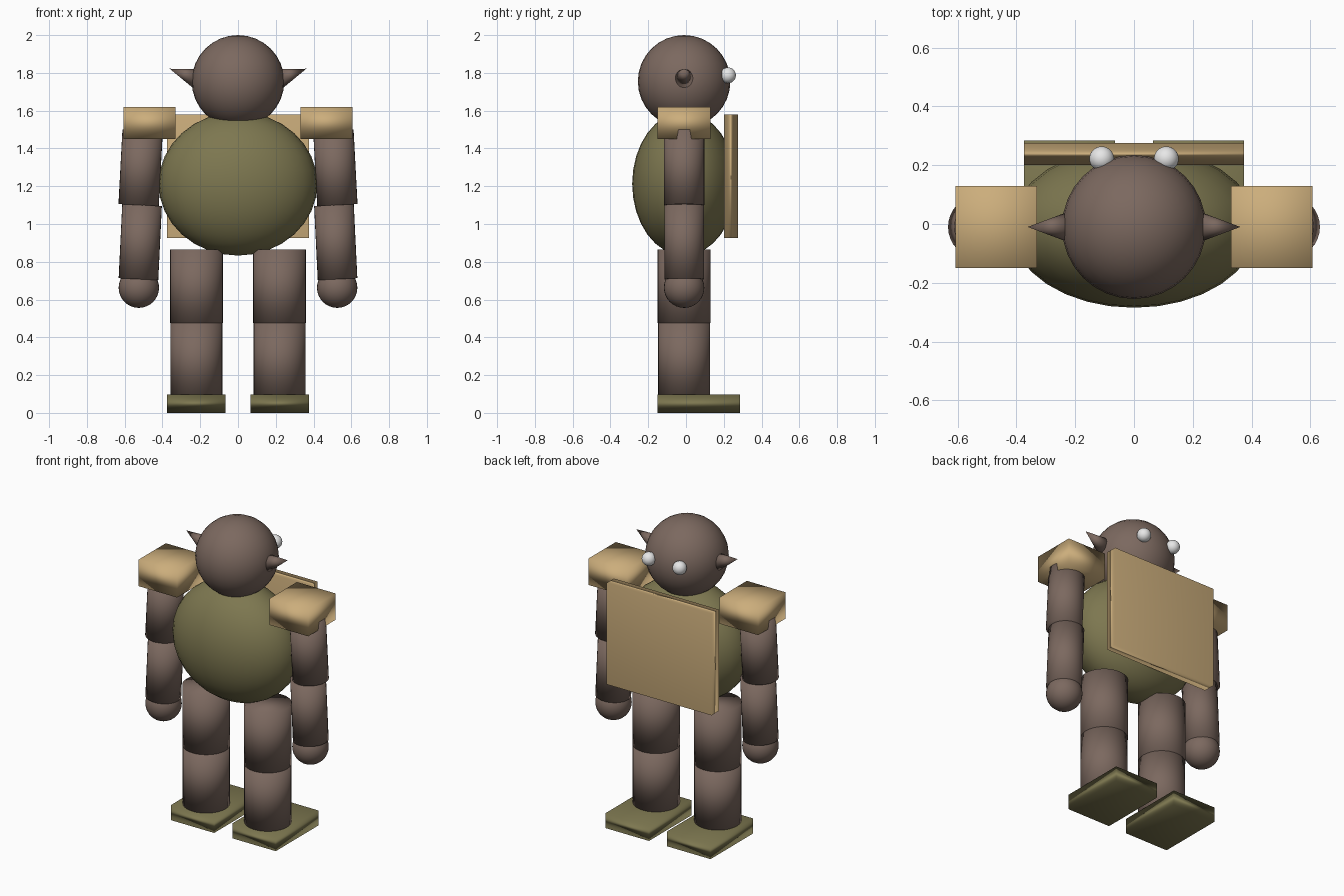
import bpy
from mathutils import Vector

if "Cube" in bpy.data.objects:
    bpy.data.objects.remove(bpy.data.objects["Cube"])

Y = -0.01  # depth of the body centre line


def material(name, rgb):
    m = bpy.data.materials.new(name)
    m.diffuse_color = (*rgb, 1)
    m.use_nodes = True
    m.node_tree.nodes["Principled BSDF"].inputs["Base Color"].default_value = m.diffuse_color
    return m


skin = material("brown_skin", (0.20, 0.14, 0.115))
olive = material("olive_cloth", (0.205, 0.185, 0.08))
tan = material("tan_armour", (0.60, 0.42, 0.20))
white = material("white_eye", (0.85, 0.85, 0.85))


def finish(name, mat):
    ob = bpy.context.object
    ob.name = name
    ob.data.materials.append(mat)
    bpy.ops.object.shade_smooth()
    return ob


def ball(name, mat, centre, radii):
    bpy.ops.mesh.primitive_uv_sphere_add(segments=32, ring_count=16, radius=1, location=centre)
    bpy.context.object.scale = radii
    return finish(name, mat)


def box(name, mat, low, high):
    low, high = Vector(low), Vector(high)
    bpy.ops.mesh.primitive_cube_add(size=1, location=(low + high) / 2)
    bpy.context.object.scale = high - low
    return finish(name, mat)


def taper(name, mat, start, end, r1, r2):
    # cylinder or cone running from start to end
    start, end = Vector(start), Vector(end)
    axis = end - start
    bpy.ops.mesh.primitive_cone_add(vertices=32, radius1=r1, radius2=r2,
                                    depth=axis.length, location=(start + end) / 2)
    ob = bpy.context.object
    ob.rotation_euler = axis.to_track_quat('Z', 'Y').to_euler()
    return finish(name, mat)


# Central parts
ball("torso", olive, (0, Y, 1.213), (0.42, 0.275, 0.38))
ball("head", skin, (0, Y, 1.755), (0.245, 0.245, 0.245))
box("back_plate", tan, (-0.375, 0.20, 0.925), (0.375, 0.275, 1.58))

# Paired parts
for side, s in (("right", 1), ("left", -1)):
    ball(f"{side}_eye", white, (s * 0.11, 0.222, 1.787), (0.042,) * 3)
    taper(f"{side}_ear", skin, (s * 0.22, Y, 1.77), (s * 0.362, Y, 1.822), 0.053, 0)

    # Arm
    x0, x1 = sorted((s * 0.33, s * 0.607))
    box(f"{side}_shoulder_pad", tan, (x0, -0.15, 1.45), (x1, 0.13, 1.62))
    taper(f"{side}_upper_arm", skin, (s * 0.526, Y, 1.10), (s * 0.505, Y, 1.495), 0.107, 0.107)
    taper(f"{side}_forearm", skin, (s * 0.527, Y, 0.708), (s * 0.508, Y, 1.10), 0.105, 0.105)
    ball(f"{side}_hand", skin, (s * 0.525, Y, 0.663), (0.107,) * 3)

    # Leg
    taper(f"{side}_thigh", skin, (s * 0.22, Y, 0.475), (s * 0.22, Y, 0.865), 0.14, 0.14)
    taper(f"{side}_shin", skin, (s * 0.22, Y, 0.09), (s * 0.22, Y, 0.475), 0.138, 0.138)
    x0, x1 = sorted((s * 0.065, s * 0.375))
    box(f"{side}_foot", olive, (x0, -0.15, 0), (x1, 0.285, 0.097))
